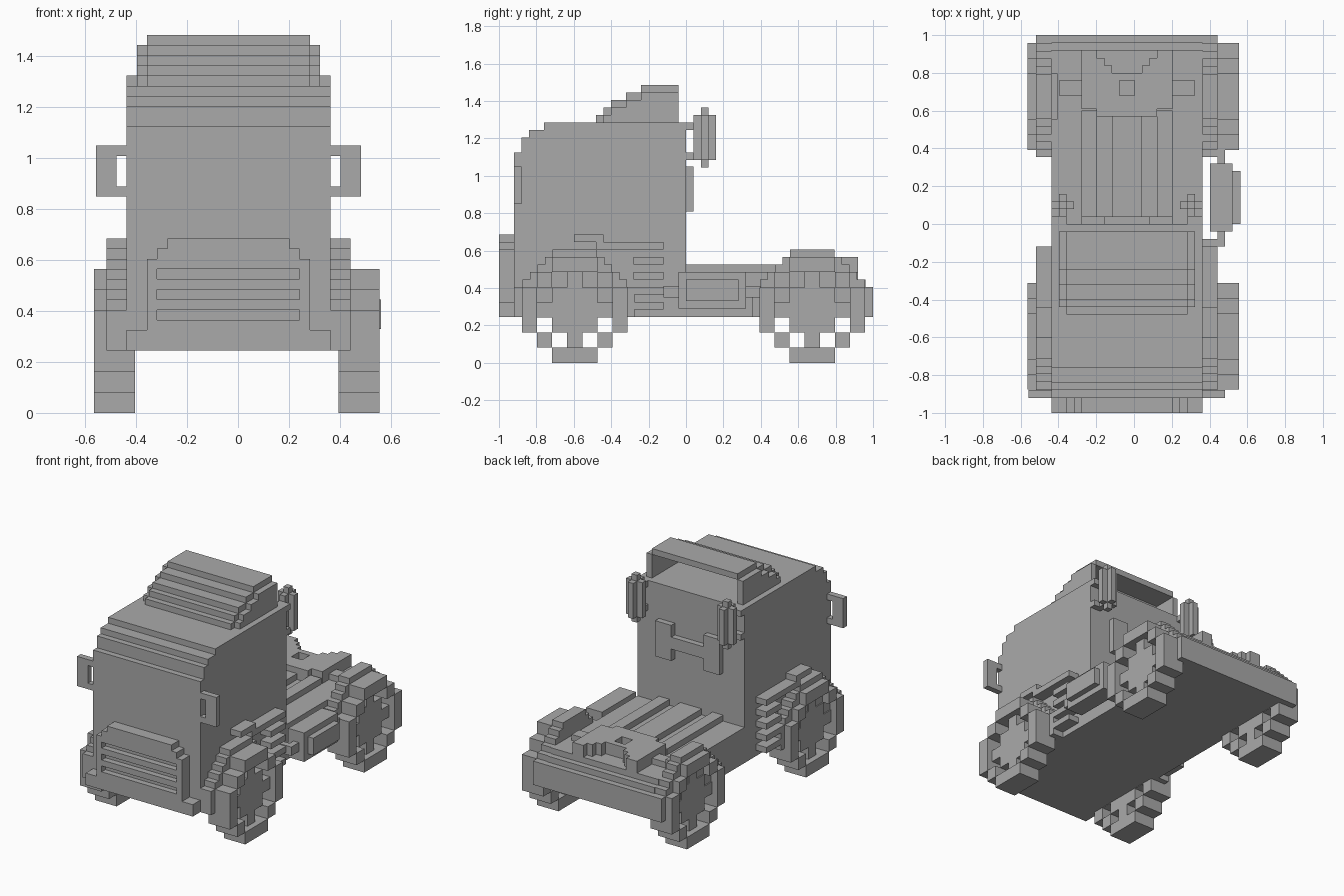
import bpy, bmesh
from mathutils import Vector

if "Cube" in bpy.data.objects:
    bpy.data.objects.remove(bpy.data.objects["Cube"])

grey = bpy.data.materials.new("plain_grey")
grey.use_nodes = True
grey.diffuse_color = (0.4, 0.4, 0.4, 1)
shader = grey.node_tree.nodes["Principled BSDF"]
shader.inputs["Base Color"].default_value = grey.diffuse_color

# Shared dimensions
V = 0.04              # edge of one small block
MIDDLE = -0.0375      # symmetry line of cab and chassis
SIDE = 0.4            # half width of the cab
FLOOR = 0.245         # underside of the chassis
DECK = 0.485
ARCH_TOP = 0.605
CAB_TOP = 1.285
CAB_FRONT = -0.92
NOSE = -1
TAIL = 1
AXLES = {"front": -0.595, "rear": 0.675}


def run(start, count=1):
    """Range that covers a number of small blocks."""
    return start, start + count * V


def full(half):
    """Range across the whole width."""
    return -half, half


def build(name, cells, middle=MIDDLE, paired=True):
    """Join blocks given as x, y and z ranges; off-centre ones are mirrored."""
    bm = bmesh.new()
    for xs, ys, zs in cells:
        sides = [xs]
        if paired and xs[0] > 0:
            sides.append((-xs[1], -xs[0]))
        for side in sides:
            low, high = (Vector(corner) for corner in zip(side, ys, zs))
            for vert in bmesh.ops.create_cube(bm, size=1)["verts"]:
                for axis in range(3):
                    vert.co[axis] = high[axis] if vert.co[axis] > 0 else low[axis]
    mesh = bpy.data.meshes.new(name)
    bm.to_mesh(mesh)
    bm.free()
    mesh.materials.append(grey)
    obj = bpy.data.objects.new(name, mesh)
    obj.location.x = middle
    bpy.context.collection.objects.link(obj)


def stack(xs, bottom, tops, starts, end):
    """Layers that step back as they rise."""
    cells = []
    for top, start in zip(tops, starts):
        cells.append((xs, (start, end), (bottom, top)))
        bottom = top
    return cells


# Cab with stepped brow
brow_starts = [CAB_FRONT + V * step for step in (0, 1, 2, 4)]
brow_tops = [CAB_TOP - V * drop for drop in (4, 2, 1, 0)]
build("cab", stack(full(SIDE), FLOOR, brow_tops, brow_starts, 0))

# Hollow stepped roof spoiler with side walls
spoiler_starts = [-0.48, -0.44, -0.4, -0.32, -0.24]
spoiler_ends = [-0.4, -0.36, -0.28, -0.2, -V]
levels = [CAB_TOP + V * level for level in range(6)]
shell = [(full(SIDE - 2 * V), (start, end), run(level))
         for start, end, level in zip(spoiler_starts, spoiler_ends, levels)]
build("roof_spoiler", shell)
build("spoiler_walls", stack(run(SIDE - 2 * V), CAB_TOP, levels[1:-1], spoiler_starts[1:], -V))

# Grille with recessed slots
panel = SIDE - 3 * V
slot = panel - V
foot = run(FLOOR, 2)
backing = run(CAB_FRONT - V)
whole = (NOSE, CAB_FRONT)
lip = (NOSE, NOSE + V)
grille = [
    (full(panel + V), backing, (foot[1], ARCH_TOP)),
    (full(SIDE), whole, foot),
    (full(panel), whole, run(ARCH_TOP)),
    (full(slot), whole, run(ARCH_TOP + V)),
    (run(panel), lip, (foot[1], ARCH_TOP)),
]
for bar in range(4):
    grille.append((full(panel), lip, run(foot[1] + 2 * V * bar)))
build("grille", grille)

# Front mirrors on two arms
mirror_low, mirror_high = 0.85, 1.05
on_cab_front = run(CAB_FRONT)
mirrors = [(run(SIDE + V, 2), on_cab_front, (mirror_low, mirror_high))]
for arm in (mirror_low, mirror_high - V):
    mirrors.append((run(SIDE), on_cab_front, run(arm)))
build("mirrors", mirrors)

# Cross-shaped pipes behind the cab, held by two brackets
pipe_x = SIDE - 2 * V
pipe_y = 2 * V
pipe_z = CAB_TOP - 5 * V
arms = run(pipe_z, 6)
pipes = [
    (run(pipe_x), run(pipe_y), run(pipe_z - V, 8)),
    (run(pipe_x - V, 3), run(pipe_y), arms),
    (run(pipe_x), run(pipe_y - V, 3), arms),
]
for bracket in (pipe_z, CAB_TOP - V):
    pipes.append((run(pipe_x, 2), run(0), run(bracket)))
build("rear_pipes", pipes)

# Raised trim on the back of the cab
trim_x = 3 * V
build("cab_back_trim", [
    (run(trim_x, 3), run(0), run(mirror_low - V, 6)),
    (full(trim_x), run(0), run(mirror_low + V, 2)),
])

# Chassis with stepped tail
tail_tops = [DECK - V * drop for drop in (2, 1, 0)]
tail = []
bottom = FLOOR
for step, top in enumerate(tail_tops):
    tail.append((full(SIDE), (0, TAIL - V * step), (bottom, top)))
    bottom = top
build("chassis", tail)

# Rails along the deck
rail_y = (0, 0.6)
build("deck_rails", [
    (run(4 * V, 2), rail_y, run(DECK)),
    (full(2 * V), rail_y, run(DECK)),
])

# Coupling plate with a stepped notch and a pin hole
plate_z = run(DECK, 2)
plate_front, pin, notch, plate_back = 0.57, 0.68, 0.8, 0.92
build("coupling_plate", [
    (run(V, 3), (plate_front, notch), plate_z),
    (run(4 * V, 2), (plate_front + V, plate_back), plate_z),
    (run(3 * V), run(notch, 2), plate_z),
    (run(2 * V), run(notch), plate_z),
    (full(V), (plate_front, pin), plate_z),
    (full(V), (pin + 2 * V, notch), plate_z),
    (run(6 * V, 3), run(pin, 2), run(DECK)),
])

# Fenders: layers that narrow by one block per step up to the crown
for place, axle in AXLES.items():
    fender = []
    bottom = FLOOR
    for step in reversed(range(6)):
        reach = V * (3 + step)
        top = ARCH_TOP - V * step
        fender.append((run(SIDE, 2), (axle - reach, axle + reach), (bottom, top)))
        bottom = top
    build(place + "_fenders", fender)

# Slats behind the front wheels, and the two strips above them
slat_end = -3 * V
slats = [(run(SIDE, 2), (slat_end - 4 * V, slat_end), run(FLOOR + V + 2 * V * level))
         for level in range(4)]
slats.append((run(SIDE, 2), (slat_end - 9 * V, slat_end), run(ARCH_TOP)))
slats.append((run(SIDE, 2), (slat_end - 12 * V, slat_end - 8 * V), run(ARCH_TOP + V)))
build("side_slats", slats)

# Bumper corners
corner_z = run(FLOOR, 4)
build("bumper_corners", [
    (run(SIDE, 2), run(CAB_FRONT, 2), corner_z),
    (run(SIDE, 2), run(TAIL - 2 * V, 2), corner_z),
])

# Side tank with an elbow bracket at each end
tank_front, tank_back = -V, 8 * V
elbow_z = (0.35, 0.41)
tank = [
    (run(SIDE + V, 3), (tank_front, tank_back), (0.29, DECK)),
    (run(SIDE + 4 * V), (tank_front + V, tank_back - V), (0.33, DECK - V)),
]
for near, far in ((tank_front - V, tank_front - 2 * V), (tank_back, tank_back + V)):
    tank.append((run(SIDE + 2 * V), run(near), elbow_z))
    tank.append((run(SIDE, 3), run(far), elbow_z))
build("side_tank", tank, paired=False)

# Wheels: ring of tread blocks (T) with recessed spokes (s)
pattern = ("..TTT..", ".T.s.T.", "T.sss.T", "TsssssT", "T.sss.T", ".T.s.T.", "..TTT..")
tread = 0.0807
for place, axle in AXLES.items():
    wheel = []
    for row, line in enumerate(pattern):
        for column, kind in enumerate(line):
            if kind != ".":
                depth = 4 if kind == "T" else 3
                back = axle + (column - len(line) / 2) * tread
                height = row * tread
                wheel.append((run(SIDE, depth), (back, back + tread), (height, height + tread)))
    build(place + "_wheels", wheel, middle=-0.005)
